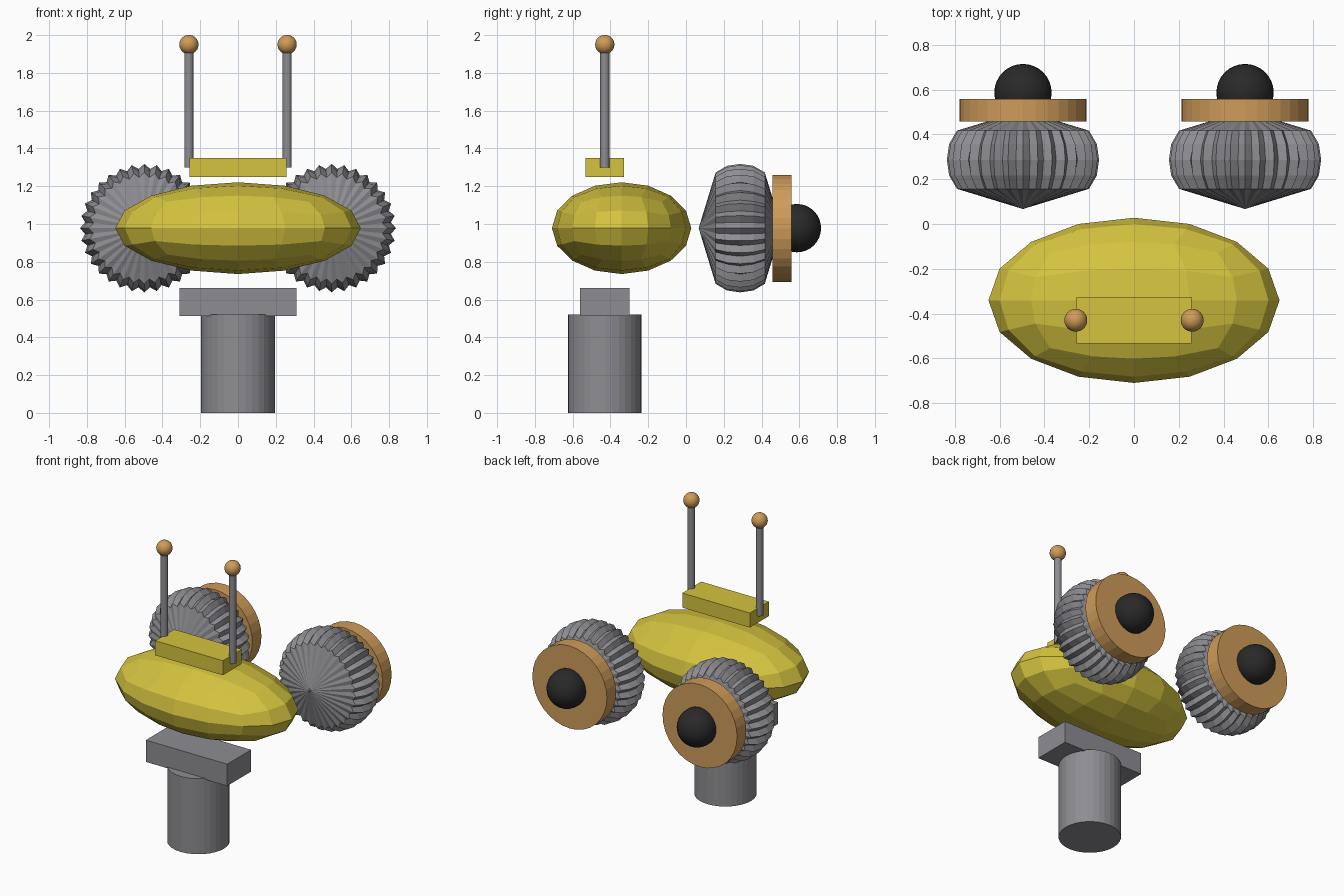
import bpy
import bmesh
from math import pi, sin, cos, tan
from mathutils import Vector, Matrix

cube = bpy.data.objects.get("Cube")
if cube:
    bpy.data.objects.remove(cube, do_unlink=True)


def material(name, rgb):
    m = bpy.data.materials.new(name)
    m.use_nodes = True
    m.diffuse_color = (*rgb, 1)
    m.node_tree.nodes["Principled BSDF"].inputs["Base Color"].default_value = (*rgb, 1)
    return m


YELLOW = material("yellow paint", (0.66, 0.55, 0.05))
GREY = material("grey metal", (0.27, 0.27, 0.29))
BRASS = material("brass", (0.62, 0.33, 0.10))
BLACK = material("black rubber", (0.022, 0.022, 0.022))


def finish(name, bm, mat, smooth=False):
    bmesh.ops.recalc_face_normals(bm, faces=bm.faces)
    for f in bm.faces:
        f.smooth = smooth
    mesh = bpy.data.meshes.new(name)
    bm.to_mesh(mesh)
    bm.free()
    mesh.materials.append(mat)
    ob = bpy.data.objects.new(name, mesh)
    bpy.context.scene.collection.objects.link(ob)
    return ob


def box(name, centre, size, mat):
    bm = bmesh.new()
    bmesh.ops.create_cube(bm, size=1)
    bmesh.ops.scale(bm, vec=size, verts=bm.verts)
    bmesh.ops.translate(bm, vec=centre, verts=bm.verts)
    return finish(name, bm, mat)


def cylinder(name, centre, radius, length, mat, sides=32, along_y=False):
    bm = bmesh.new()
    bmesh.ops.create_cone(bm, cap_ends=True, segments=sides, radius1=radius,
                          radius2=radius, depth=length)
    if along_y:
        bmesh.ops.rotate(bm, verts=bm.verts, matrix=Matrix.Rotation(pi / 2, 3, "X"))
    bmesh.ops.translate(bm, vec=centre, verts=bm.verts)
    return finish(name, bm, mat)


def ball(name, centre, radius, mat):
    bm = bmesh.new()
    bmesh.ops.create_uvsphere(bm, u_segments=32, v_segments=16, radius=radius)
    bmesh.ops.translate(bm, vec=centre, verts=bm.verts)
    return finish(name, bm, mat, smooth=True)


def faceted_body(name, centre, radii, mat):
    """Cube sphere with four equal-angle divisions per side, stretched."""
    bm = bmesh.new()
    bmesh.ops.create_cube(bm, size=2)
    bmesh.ops.subdivide_edges(bm, edges=bm.edges[:], cuts=3, use_grid_fill=True)
    for v in bm.verts:
        d = Vector([tan(c * pi / 4) for c in v.co]).normalized()
        v.co = Vector([d[i] * radii[i] + centre[i] for i in range(3)])
    return finish(name, bm, mat)


def toothed_wheel(name, centre, mat, teeth=32):
    """Double cone with a ribbed rim; profile rows are (y, ridge, valley)."""
    rows = [(-0.13, 0.295, 0.27), (-0.07, 0.33, 0.30), (0, 0.34, 0.315),
            (0.07, 0.33, 0.30), (0.13, 0.295, 0.27)]
    bm = bmesh.new()
    c = Vector(centre)
    n = teeth * 2
    rings = []
    for y, ridge, valley in rows:
        ring = []
        for i in range(n):
            r = valley if i % 2 else ridge
            a = 2 * pi * i / n
            ring.append(bm.verts.new(c + Vector((r * cos(a), y, r * sin(a)))))
        rings.append(ring)
    for lo, hi in zip(rings, rings[1:]):
        for i in range(n):
            j = (i + 1) % n
            bm.faces.new((lo[i], lo[j], hi[j], hi[i]))
    for ring, y in ((rings[0], -0.22), (rings[-1], 0.22)):
        tip = bm.verts.new(c + Vector((0, y, 0)))
        for i in range(n):
            bm.faces.new((ring[i], ring[(i + 1) % n], tip))
    return finish(name, bm, mat)


# Stand
cylinder("stand_column", (0, -0.43, 0.26), 0.195, 0.52, GREY)
box("stand_plate", (0, -0.43, 0.587), (0.62, 0.26, 0.15), GREY)

# Body and top block
faceted_body("body", (0, -0.341, 0.978), (0.65, 0.369, 0.243), YELLOW)
box("top_block", (0, -0.43, 1.30), (0.515, 0.206, 0.10), YELLOW)

# Paired parts
for side, s in (("left", 1), ("right", -1)):
    x = 0.26 * s
    cylinder(side + "_antenna_rod", (x, -0.43, 1.615), 0.024, 0.63, GREY, sides=16)
    ball(side + "_antenna_ball", (x, -0.43, 1.95), 0.051, BRASS)
    x = 0.496 * s
    toothed_wheel(side + "_toothed_wheel", (x, 0.287, 0.978), GREY)
    cylinder(side + "_brass_disc", (x, 0.508, 0.976), 0.284, 0.10, BRASS, along_y=True)
    ball(side + "_rear_knob", (x, 0.587, 0.978), 0.128, BLACK)
